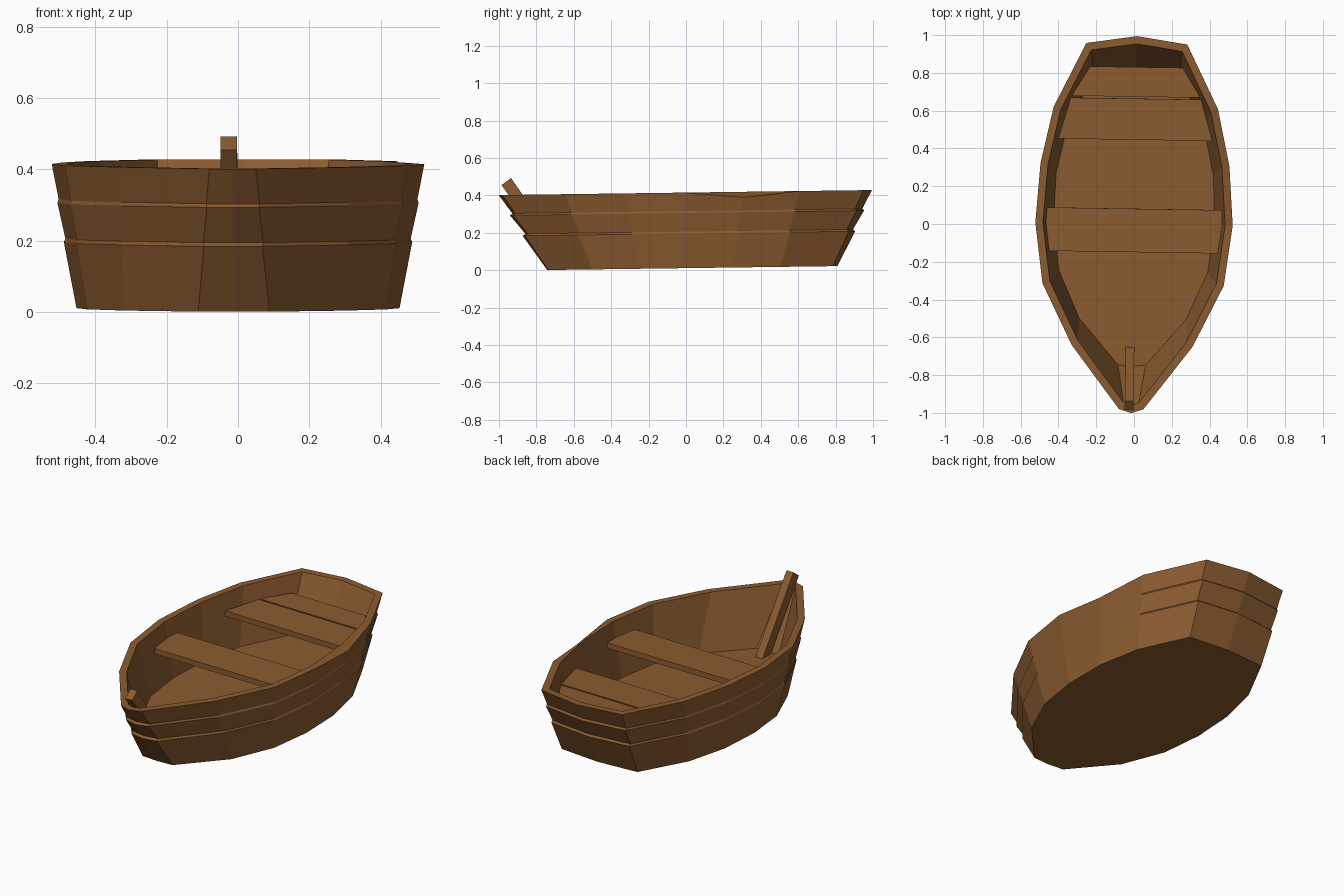
import bpy, bmesh, math
from mathutils import Vector, Matrix

if "Cube" in bpy.data.objects:
    bpy.data.objects.remove(bpy.data.objects["Cube"])

# One wood colour for the whole boat
wood = bpy.data.materials.new("brown wood")
wood.diffuse_color = (0.26, 0.107, 0.03, 1)
wood.use_nodes = True
wood.node_tree.nodes["Principled BSDF"].inputs["Base Color"].default_value = wood.diffuse_color

# The boat sits slightly turned and pitched
TILT = (Matrix.Translation((0, 0, 0.011)) @ Matrix.Rotation(math.radians(0.77), 4, 'X')
        @ Matrix.Rotation(math.radians(-0.9), 4, 'Z'))


def finish(name, bm):
    bmesh.ops.recalc_face_normals(bm, faces=bm.faces)
    bm.transform(TILT)
    me = bpy.data.meshes.new(name)
    bm.to_mesh(me)
    bm.free()
    me.materials.append(wood)
    ob = bpy.data.objects.new(name, me)
    bpy.context.collection.objects.link(ob)
    return ob


def mirror(half):
    """Half outline, bow to stern, to a closed counter-clockwise outline."""
    return [Vector(p) for p in half] + [Vector((-x, y)) for x, y in reversed(half[1:-1])]


def inset(pts, d):
    """Mitred inward offset of a counter-clockwise outline."""
    out, n = [], len(pts)
    for i, p in enumerate(pts):
        a = (p - pts[i - 1]).normalized()
        b = (pts[(i + 1) % n] - p).normalized()
        na, nb = Vector((-a.y, a.x)), Vector((-b.y, b.x))
        out.append(p + (na + nb) * (d / (1 + na.dot(nb))))
    return out


def slab(name, outline, top, thick):
    bm = bmesh.new()
    lo = [bm.verts.new((x, y, top - thick)) for x, y in outline]
    hi = [bm.verts.new((x, y, top)) for x, y in outline]
    bm.faces.new(lo)
    bm.faces.new(hi)
    n = len(lo)
    for i in range(n):
        j = (i + 1) % n
        bm.faces.new((lo[i], lo[j], hi[j], hi[i]))
    return finish(name, bm)


# Hull: rim and bottom outlines, lofted with two plank ledges, then down inside
rim = mirror([(0, -0.996), (0.065, -0.975), (0.32, -0.64), (0.48, -0.315), (0.5225, 0.005),
              (0.5, 0.32), (0.435, 0.62), (0.267, 0.96), (0, 1.0)])
keel = mirror([(0, -0.742), (0.1, -0.735), (0.315, -0.495), (0.42, -0.25), (0.453, 0),
               (0.445, 0.26), (0.39, 0.51), (0.25, 0.79), (0, 0.81)])


def section(t, d=0):
    pts = [k.lerp(r, t) for k, r in zip(keel, rim)]
    return inset(pts, d) if d else pts


bm = bmesh.new()
rings = []
for t, z, d in ((0, 0, 0), (0.51, 0.185, 0), (0.45, 0.195, 0), (0.77, 0.295, 0),
                (0.72, 0.305, 0), (1, 0.404, 0), (1, 0.404, 0.04), (0.2, 0.085, 0.04)):
    rings.append([bm.verts.new((p.x, p.y, z)) for p in section(t, d)])
rings[5][5].co.z -= 0.03          # worn nick in the right rim
n = len(rim)
for a, b in zip(rings, rings[1:]):
    for i in range(n):
        j = (i + 1) % n
        bm.faces.new((a[i], a[j], b[j], b[i]))
bm.faces.new(rings[0])            # underside
bm.faces.new(rings[-1])           # inner floor
finish("hull", bm)


# Seats: one middle bench and two stern planks
def seat(name, y0, w0, y1, w1):
    slab(name, [(-w0, y0), (w0, y0), (w1, y1), (-w1, y1)], 0.312, 0.032)


seat("middle_seat", -0.145, 0.464, 0.085, 0.466)
seat("stern_seat_front", 0.45, 0.408, 0.668, 0.345)
seat("stern_seat_back", 0.678, 0.342, 0.835, 0.245)

# Bow post: square bar leaning along the stem, cut off at the floor
top = [(-0.98, 0.457), (-0.93, 0.494)]
bottom = [(-0.645, 0.075), (-0.72, 0.075)]
bm = bmesh.new()
sides = [[bm.verts.new((x, y, z)) for y, z in top + bottom] for x in (-0.034, 0.012)]
for s in sides:
    bm.faces.new(s)
for i in range(4):
    j = (i + 1) % 4
    bm.faces.new((sides[0][i], sides[0][j], sides[1][j], sides[1][i]))
finish("bow_post", bm)
